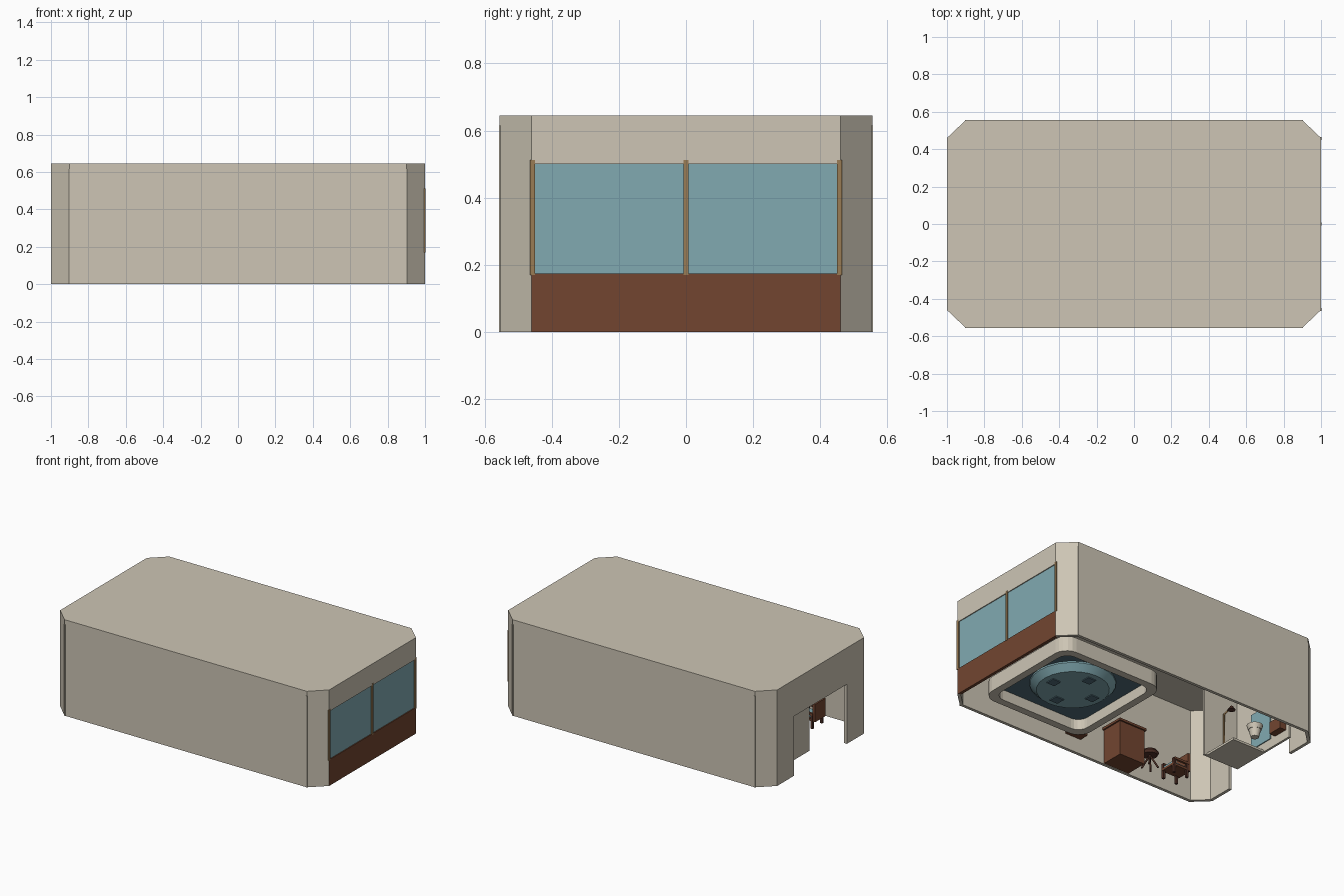
import bpy, bmesh, math
from mathutils import Vector, Matrix

old = bpy.data.objects.get("Cube")
if old:
    bpy.data.objects.remove(old)


def material(name, rgb):
    m = bpy.data.materials.new(name)
    m.use_nodes = True
    m.diffuse_color = (*rgb, 1)
    m.node_tree.nodes["Principled BSDF"].inputs["Base Color"].default_value = (*rgb, 1)
    return m


CREAM = material("cream", (0.61, 0.56, 0.46))
BLUE = material("glass blue", (0.22, 0.40, 0.44))
TEAL = material("dark teal", (0.08, 0.15, 0.19))
WOOD = material("red brown wood", (0.17, 0.06, 0.03))
DARK = material("dark wood", (0.08, 0.03, 0.02))
TAN = material("tan wood", (0.32, 0.20, 0.09))


def finish(name, bm, mat, smooth=False):
    bmesh.ops.recalc_face_normals(bm, faces=bm.faces)
    me = bpy.data.meshes.new(name)
    bm.to_mesh(me)
    bm.free()
    ob = bpy.data.objects.new(name, me)
    bpy.context.collection.objects.link(ob)
    me.materials.append(mat)
    if smooth:
        bpy.ops.object.select_all(action="DESELECT")
        ob.select_set(True)
        bpy.context.view_layer.objects.active = ob
        bpy.ops.object.shade_smooth_by_angle()
    return ob


def box(name, xs, ys, zs, mat):
    bm = bmesh.new()
    bmesh.ops.create_cube(bm, size=1)
    for v in bm.verts:
        v.co = [r[0] + (c + 0.5) * (r[1] - r[0]) for c, r in zip(v.co, (xs, ys, zs))]
    return finish(name, bm, mat)


def prism(name, outline, z0, z1, mat, hole=None):
    """Extruded outline; a hole with the same point count makes a ring."""
    bm = bmesh.new()
    rings = [[bm.verts.new((x, y, z)) for x, y in pts]
             for pts in ([outline, hole] if hole else [outline]) for z in (z0, z1)]
    n = len(outline)
    pairs = [(0, 1), (1, 3), (3, 2), (2, 0)] if hole else [(0, 1)]
    for a, b in pairs:
        for i in range(n):
            j = (i + 1) % n
            bm.faces.new((rings[a][i], rings[a][j], rings[b][j], rings[b][i]))
    if not hole:
        bm.faces.new(rings[0])
        bm.faces.new(rings[1])
    return finish(name, bm, mat)


def rounded(cx, cy, half, r, steps=5):
    pts = []
    for k, (sx, sy) in enumerate([(1, 1), (-1, 1), (-1, -1), (1, -1)]):
        for i in range(steps + 1):
            a = math.pi / 2 * (k + i / steps)
            pts.append((cx + sx * (half - r) + r * math.cos(a),
                        cy + sy * (half - r) + r * math.sin(a)))
    return pts


def lathe(name, profile, centre, mat, sides=24):
    bm = bmesh.new()
    vs = [bm.verts.new((r, 0, z)) for r, z in profile]
    es = [bm.edges.new(p) for p in zip(vs, vs[1:])]
    bmesh.ops.spin(bm, geom=vs + es, axis=(0, 0, 1), cent=(0, 0, 0),
                   angle=2 * math.pi, steps=sides)
    bmesh.ops.remove_doubles(bm, verts=bm.verts, dist=0.0005)
    bmesh.ops.translate(bm, verts=bm.verts, vec=centre)
    return finish(name, bm, mat, True)


def tube(name, points, radius, mat):
    cu = bpy.data.curves.new(name, "CURVE")
    cu.dimensions = "3D"
    cu.bevel_depth = radius
    cu.bevel_resolution = 1
    cu.use_fill_caps = True
    sp = cu.splines.new("POLY")
    sp.points.add(len(points) - 1)
    for p, co in zip(sp.points, points):
        p.co = (*co, 1)
    ob = bpy.data.objects.new(name, cu)
    bpy.context.collection.objects.link(ob)
    cu.materials.append(mat)


# Room shell
X, Y, CX, CY, T = 1.0, 0.555, 0.9, 0.46, 0.02
H, TOP = 0.62, 0.645
octagon = [(CX, Y), (-CX, Y), (-X, CY), (-X, -CY), (-CX, -Y), (CX, -Y), (X, -CY), (X, CY)]
prism("roof", octagon, H, TOP, CREAM)
for side, label in ((-1, "front"), (1, "back")):
    box(label + "_wall", (-CX, CX), (side * Y, side * (Y - T)), (0, H), CREAM)
    for end, tag in ((-1, "right"), (1, "left")):
        # Angled corner panels with a thin raised joint at the long wall
        a, b = Vector((end * CX, side * Y)), Vector((end * X, side * CY))
        inward = Vector((-end, -side)).normalized() * T
        prism(f"{label}_{tag}_corner_wall", [a, b, b + inward, a + inward], 0, H, CREAM)
        box(f"{label}_{tag}_corner_joint", (end * (CX - 0.006), end * (CX + 0.003)),
            (side * (Y - T), side * (Y + 0.002)), (0, 0.615), CREAM)

# Window end
box("window_base", (X - T, X), (-CY, CY), (0, 0.175), WOOD)
box("window_header", (X - T, X), (-CY, CY), (0.5, H), CREAM)
box("window_glass", (X - 0.016, X - 0.006), (-CY, CY), (0.175, 0.5), BLUE)
for i, y in enumerate((-0.457, 0, 0.457)):
    box(f"window_post_{i}", (X - 0.02, X + 0.002), (y - 0.008, y + 0.008), (0.17, 0.512), TAN)

# Doorway end
for s, tag in ((-1, "front"), (1, "back")):
    box(tag + "_door_jamb", (-X, T - X), (s * 0.28, s * CY), (0, 0.4), CREAM)
box("door_header", (-X, T - X), (-CY, CY), (0.4, H), CREAM)

# Sunken bath in its platform
bx, by = 0.48, 0.0
prism("bath_platform", rounded(bx, by, 0.385, 0.09), 0, 0.1, CREAM,
      rounded(bx, by, 0.335, 0.07))
circle = [(bx + 0.25 * math.cos(t), by + 0.25 * math.sin(t))
          for t in (math.tau * (i + 0.5) / 24 for i in range(24))]
prism("bath_deck", rounded(bx, by, 0.335, 0.07), 0.07, 0.09, TEAL, circle)
lathe("bath_bowl", [(0, 0.02), (0.22, 0.02), (0.26, 0.06), (0.26, 0.12),
                    (0.24, 0.12), (0.235, 0.07), (0.2, 0.04), (0, 0.04)],
      (bx, by, 0), BLUE)
for i in range(4):
    a = i * math.pi / 2
    x, y = bx + 0.15 * math.cos(a), by + 0.15 * math.sin(a)
    box(f"bath_foot_{i}", (x - 0.03, x + 0.03), (y - 0.03, y + 0.03), (0.014, 0.021), TEAL)
tube("bath_tap", [(0.17, 0.12, 0.09), (0.17, 0.12, 0.17), (0.2, 0.11, 0.19),
                  (0.24, 0.1, 0.17)], 0.01, TAN)

# Washroom cubicle
box("washroom_screen", (-0.87, -0.855), (-0.07, 0.43), (0, 0.45), CREAM)
box("washroom_side", (-0.86, -0.6), (-0.07, -0.055), (0, 0.45), CREAM)
box("shower_tray", (-0.86, -0.62), (-0.06, 0.19), (0, 0.015), CREAM)
lathe("wash_basin", [(0, 0.07), (0.025, 0.07), (0.045, 0.15), (0.05, 0.15),
                     (0.04, 0.12), (0, 0.12)], (-0.78, 0.2, 0), CREAM, 16)
tube("shower_pipe", [(-0.74, -0.04, 0.12), (-0.74, -0.04, 0.32), (-0.74, 0.02, 0.34)], 0.006, TAN)
lathe("shower_head", [(0, 0.32), (0.025, 0.32), (0.008, 0.345), (0, 0.345)],
      (-0.74, 0.03, 0), DARK, 12)
box("washroom_mirror", (-0.855, -0.849), (0.08, 0.26), (0.06, 0.3), BLUE)
box("washroom_cabinet", (-0.855, -0.81), (0.3, 0.4), (0.06, 0.14), WOOD)

# Desk and wall shelf
box("desk_body", (-0.40, -0.21), (-0.53, -0.38), (0, 0.23), WOOD)
box("desk_top", (-0.41, -0.20), (-0.535, -0.37), (0.23, 0.245), WOOD)
box("wall_shelf", (-0.03, 0.09), (-0.535, -0.47), (0.1, 0.115), WOOD)

# Stool on splayed legs
sx, sy = -0.46, -0.40
lathe("stool_seat", [(0, 0.09), (0.045, 0.09), (0.055, 0.105), (0.045, 0.12), (0, 0.12)],
      (sx, sy, 0), DARK, 16)
for i in range(4):
    d = Vector((math.cos(math.pi / 4 + i * math.pi / 2), math.sin(math.pi / 4 + i * math.pi / 2), 0))
    c = Vector((sx, sy, 0))
    tube(f"stool_leg_{i}", [c + Vector((0, 0, 0.09)), c + d * 0.03 + Vector((0, 0, 0.04)),
                            c + d * 0.05 + Vector((0, 0, 0.005))], 0.006, DARK)

# Armchair facing the desk
ax, ay = -0.65, -0.39
box("armchair_seat", (ax - 0.06, ax + 0.06), (ay - 0.055, ay + 0.055), (0.05, 0.065), WOOD)
box("armchair_cushion", (ax - 0.045, ax + 0.055), (ay - 0.04, ay + 0.04), (0.065, 0.08), BLUE)
box("armchair_back", (ax - 0.075, ax - 0.055), (ay - 0.055, ay + 0.055), (0.05, 0.17), WOOD)
for s in (-1, 1):
    box(f"armchair_arm_{s}", (ax - 0.06, ax + 0.05), (ay + s * 0.045, ay + s * 0.06),
        (0.09, 0.105), WOOD)
    for e in (-1, 1):
        x, y = ax + e * 0.05, ay + s * 0.05
        box(f"armchair_leg_{s}_{e}", (x - 0.008, x + 0.008), (y - 0.008, y + 0.008),
            (0, 0.1), DARK)
